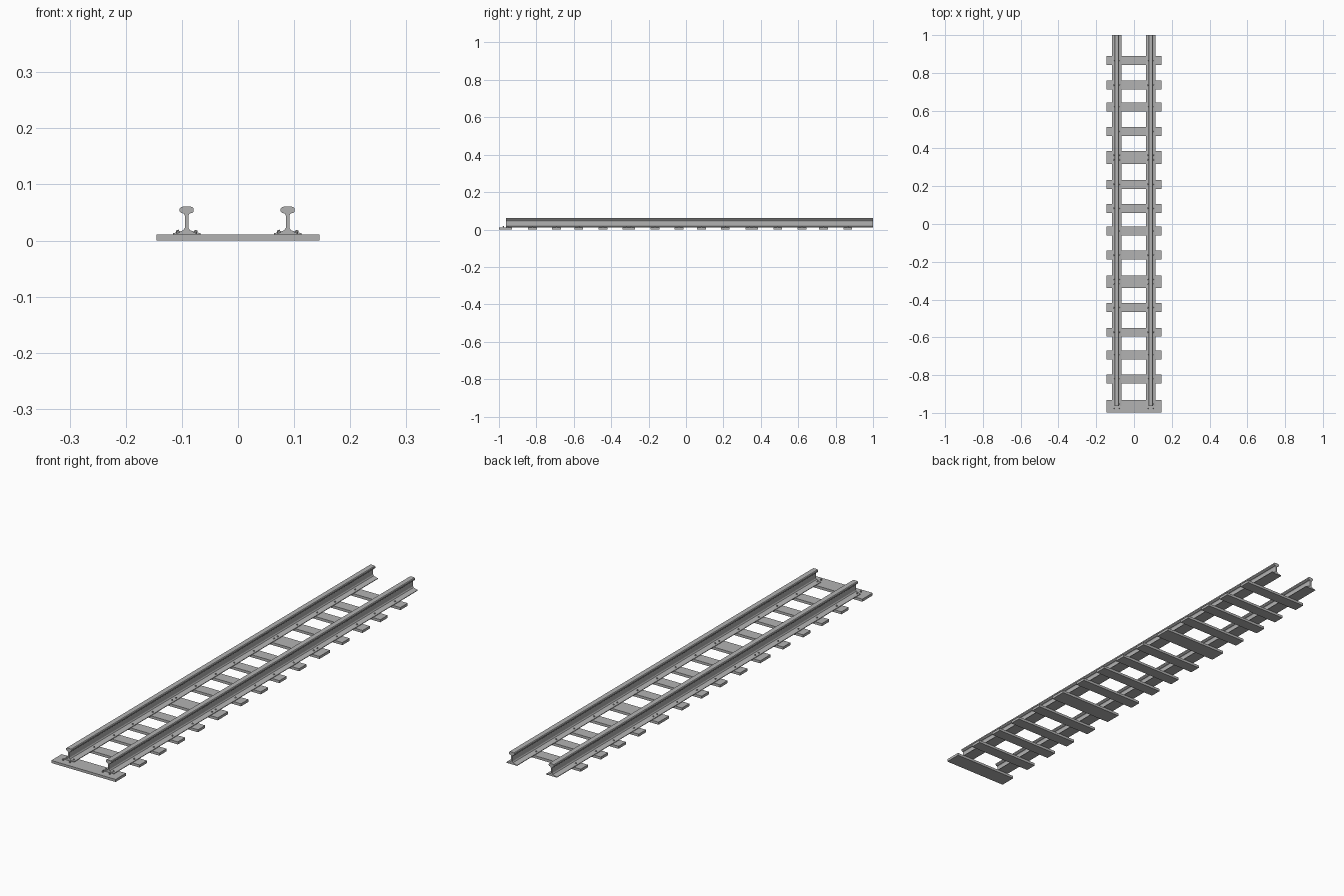
import bpy, bmesh
from mathutils import Matrix

if "Cube" in bpy.data.objects:
    bpy.data.objects.remove(bpy.data.objects["Cube"])

grey = bpy.data.materials.new("plain grey")
grey.use_nodes = True
COLOUR = (0.45, 0.45, 0.45, 1)
grey.diffuse_color = COLOUR
grey.node_tree.nodes["Principled BSDF"].inputs["Base Color"].default_value = COLOUR

SLEEPER_TOP = 0.0105
RAIL_X = {"right": -0.0915, "left": 0.0885}
SLEEPERS = [-0.965, -0.82, -0.693, -0.573, -0.443, -0.305, -0.165, -0.037,
            0.083, 0.21, 0.352, 0.49, 0.62, 0.735, 0.865]


def finish(name, bm):
    bmesh.ops.recalc_face_normals(bm, faces=bm.faces)
    mesh = bpy.data.meshes.new(name)
    bm.to_mesh(mesh)
    bm.free()
    mesh.materials.append(grey)
    ob = bpy.data.objects.new(name, mesh)
    bpy.context.collection.objects.link(ob)
    return ob


def box(name, size, location):
    bm = bmesh.new()
    bmesh.ops.create_cube(bm, size=1)
    bmesh.ops.scale(bm, vec=size, verts=bm.verts)
    bmesh.ops.translate(bm, vec=location, verts=bm.verts)
    return finish(name, bm)


# Rail: half of the cross-section (offset, height), mirrored and extruded
HALF = [(0.0245, 0.0105), (0.0245, 0.013), (0.014, 0.0155), (0.006, 0.0185),
        (0.003, 0.023), (0.003, 0.044), (0.005, 0.048), (0.010, 0.0495),
        (0.0125, 0.052), (0.0125, 0.057), (0.010, 0.0598), (0.005, 0.0608)]


def rail(name, x):
    bm = bmesh.new()
    outline = HALF + [(-dx, z) for dx, z in reversed(HALF)]
    end = bm.faces.new([bm.verts.new((x + dx, -0.963, z)) for dx, z in outline])
    out = bmesh.ops.extrude_face_region(bm, geom=[end], use_keep_orig=True)
    moved = [v for v in out["geom"] if isinstance(v, bmesh.types.BMVert)]
    bmesh.ops.translate(bm, vec=(0, 1.963, 0), verts=moved)
    return finish(name, bm)


for side, x in RAIL_X.items():
    rail(side + "_rail", x)

# Sleepers: every fifth one is a wide plank
for i, y in enumerate(SLEEPERS):
    width = 0.067 if i % 5 == 0 else 0.047
    box(f"sleeper_{i + 1}", (0.291, width, SLEEPER_TOP), (0, y, SLEEPER_TOP / 2))

# Spikes: small tilted heads on both flanges, in pairs on wide sleepers
for side, x in RAIL_X.items():
    bm = bmesh.new()
    for i, y in enumerate(SLEEPERS):
        for dy in ((-0.012, 0.012) if i % 5 == 0 else (0,)):
            for s in (-1, 1):
                place = (Matrix.Translation((x + s * 0.016, y + dy, 0.0158))
                         @ Matrix.Rotation(s * 0.35, 4, "Y"))
                bmesh.ops.create_cone(bm, cap_ends=True, segments=8, radius1=0.0035,
                                      radius2=0.0025, depth=0.006, matrix=place)
    finish(side + "_spikes", bm)
